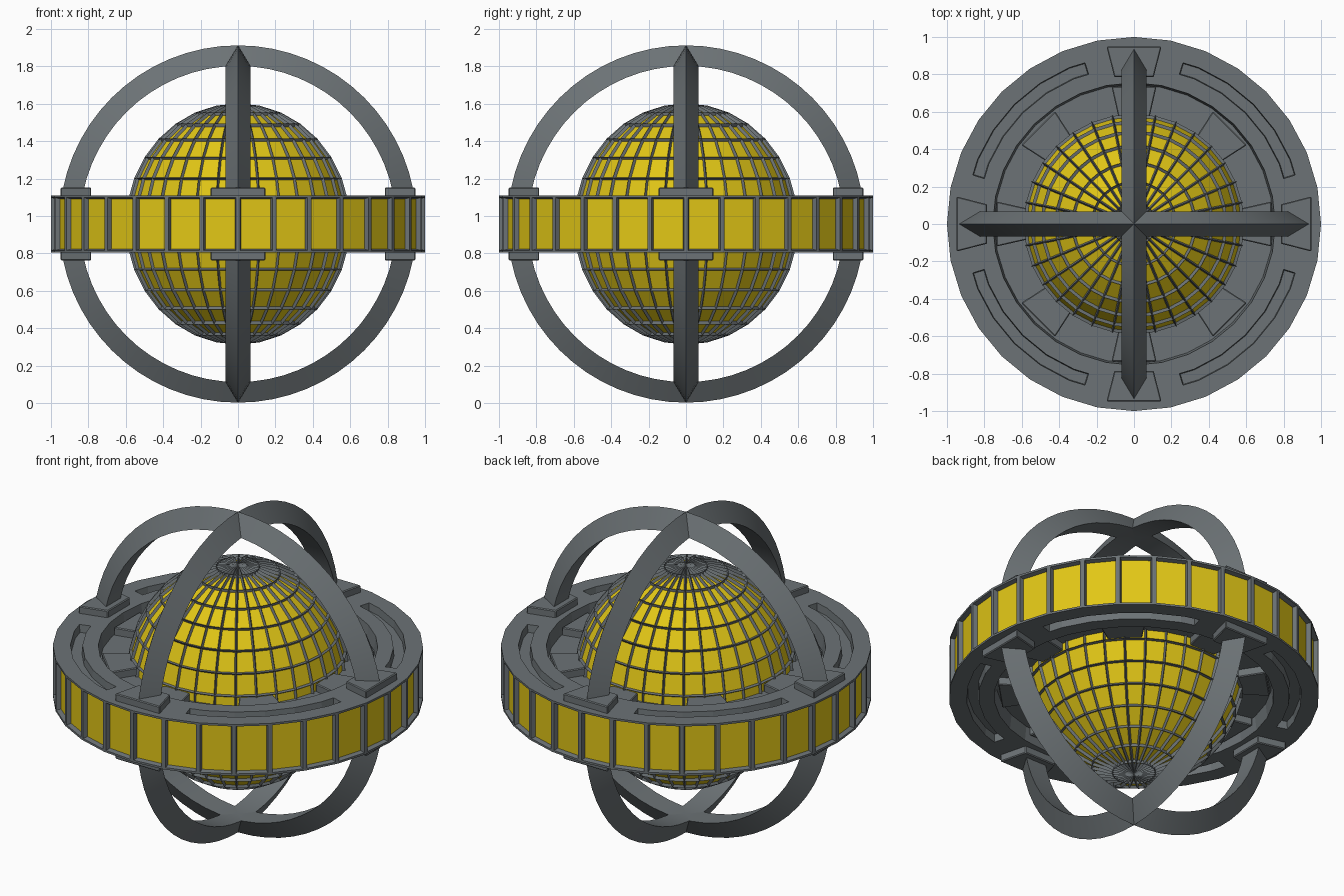
import bpy, bmesh, math
from mathutils import Matrix, Vector

if "Cube" in bpy.data.objects:
    bpy.data.objects.remove(bpy.data.objects["Cube"])

CZ = 0.957  # height of the common centre


def material(name, rgb):
    m = bpy.data.materials.new(name)
    m.diffuse_color = (*rgb, 1)
    m.use_nodes = True
    m.node_tree.nodes["Principled BSDF"].inputs["Base Color"].default_value = m.diffuse_color
    return m


GRAY = material("steel_gray", (0.15, 0.17, 0.18))
YELLOW = material("panel_yellow", (0.76, 0.57, 0.008))


def finish(name, bm, smooth=None):
    me = bpy.data.meshes.new(name)
    bm.to_mesh(me)
    bm.free()
    ob = bpy.data.objects.new(name, me)
    bpy.context.collection.objects.link(ob)
    me.materials.append(GRAY)
    me.materials.append(YELLOW)
    ob.location.z = CZ
    if smooth:
        bpy.ops.object.select_all(action='DESELECT')
        ob.select_set(True)
        bpy.context.view_layer.objects.active = ob
        bpy.ops.object.shade_smooth_by_angle(angle=math.radians(smooth))
    return ob


def lathe(profile, n, radius_scale=lambda i: 1.0):
    """Closed (r, z) profile swept around z."""
    bm = bmesh.new()
    loops = []
    for i in range(n):
        a = 2 * math.pi * i / n
        k = radius_scale(i)
        loops.append([bm.verts.new((r * k * math.cos(a), r * k * math.sin(a), z)) for r, z in profile])
    m = len(profile)
    for i in range(n):
        p, q = loops[i], loops[(i + 1) % n]
        for j in range(m):
            bm.faces.new((p[j], q[j], q[(j + 1) % m], p[(j + 1) % m]))
    bmesh.ops.recalc_face_normals(bm, faces=bm.faces[:])
    bm.normal_update()
    return bm


# Core: stretched ball with recessed yellow cells between gray bars
bm = bmesh.new()
bmesh.ops.create_uvsphere(bm, u_segments=32, v_segments=16, radius=1,
                          matrix=Matrix.Diagonal((0.6, 0.6, 0.645, 1)))
bm.normal_update()
cells = bm.faces[:]
bmesh.ops.inset_individual(bm, faces=cells, thickness=0.008, depth=-0.015, use_even_offset=True)
for f in cells:
    f.material_index = 1
finish("core_ball", bm)

# Equatorial ring: 32-sided, with midpoints on each side so grooves can end there
H = 0.153
half = [(1, H), (0.905, H), (0.84, H), (0.755, H), (0.745, 0.07), (0.55, 0.07)]
profile = half + [(r, -z) for r, z in reversed(half)]
bm = lathe(profile, 64, lambda i: math.cos(math.pi / 32) if i % 2 else 1.0)


def groove_sector(f, quadrant, side):
    c = f.calc_center_median()
    a = math.degrees(math.atan2(c.y, c.x)) % 360 - 90 * quadrant
    return abs(c.z - side * H) < 0.001 and 0.84 < c.xy.length < 0.905 and 16.9 < a < 73.1


# curved grooves on the top and bottom of the ring
for side in (1, -1):
    for quadrant in range(4):
        faces = [f for f in bm.faces if groove_sector(f, quadrant, side)]
        bmesh.ops.inset_region(bm, faces=faces, thickness=0.004, depth=-0.045, use_even_offset=True)

# outer windows: join half-sides, then frame and recess
mid = [e for e in bm.edges
       if abs(e.verts[0].co.z - e.verts[1].co.z) > 0.25
       and abs(e.verts[0].co.xy.length - math.cos(math.pi / 32)) < 0.001]
bmesh.ops.dissolve_edges(bm, edges=mid, use_verts=False)
bm.normal_update()
panels = [f for f in bm.faces
          if abs(f.normal.z) < 0.1 and abs(f.calc_center_median().z) < 0.01
          and f.calc_center_median().xy.length > 0.97]
bmesh.ops.inset_individual(bm, faces=panels, thickness=0.012, depth=0, use_even_offset=True)
bmesh.ops.inset_individual(bm, faces=panels, thickness=0.007, depth=-0.025, use_even_offset=True)
for f in panels:
    f.material_index = 1
finish("equator_ring", bm)

# Two upright hoops with a triangular section, ridge outwards
for name, turn in (("hoop_side_to_side", 0), ("hoop_front_to_back", 90)):
    bm = lathe([(0.955, 0), (0.845, 0.068), (0.845, -0.068)], 64)
    rot = Matrix.Rotation(math.radians(turn), 4, 'Z') @ Matrix.Rotation(math.radians(90), 4, 'X')
    bmesh.ops.transform(bm, matrix=rot, verts=bm.verts[:])
    finish(name, bm, 30)


def wedge(name, angle, r0, r1, w0, w1, h):
    """Tapered block pointing to the centre, from -h to h in height."""
    bm = bmesh.new()
    bmesh.ops.create_cube(bm, size=2)
    for v in bm.verts:
        r, w = (r1, w1) if v.co.x > 0 else (r0, w0)
        v.co = Vector((r, w * v.co.y, h * v.co.z))
    bmesh.ops.rotate(bm, verts=bm.verts[:], matrix=Matrix.Rotation(math.radians(angle), 3, 'Z'))
    bmesh.ops.bevel(bm, geom=bm.edges[:], offset=0.005, segments=1, affect='EDGES')
    finish(name, bm)


# Hoop clamps through the ring, and struts from the ring to the core
for k in range(4):
    wedge(f"hoop_clamp_{k + 1}", 90 * k, 0.785, 0.948, 0.105, 0.147, 0.195)
    wedge(f"straight_strut_{k + 1}", 90 * k, 0.57, 0.735, 0.083, 0.12, 0.115)
    wedge(f"diagonal_strut_{k + 1}", 90 * k + 45, 0.55, 0.725, 0.09, 0.128, 0.115)
